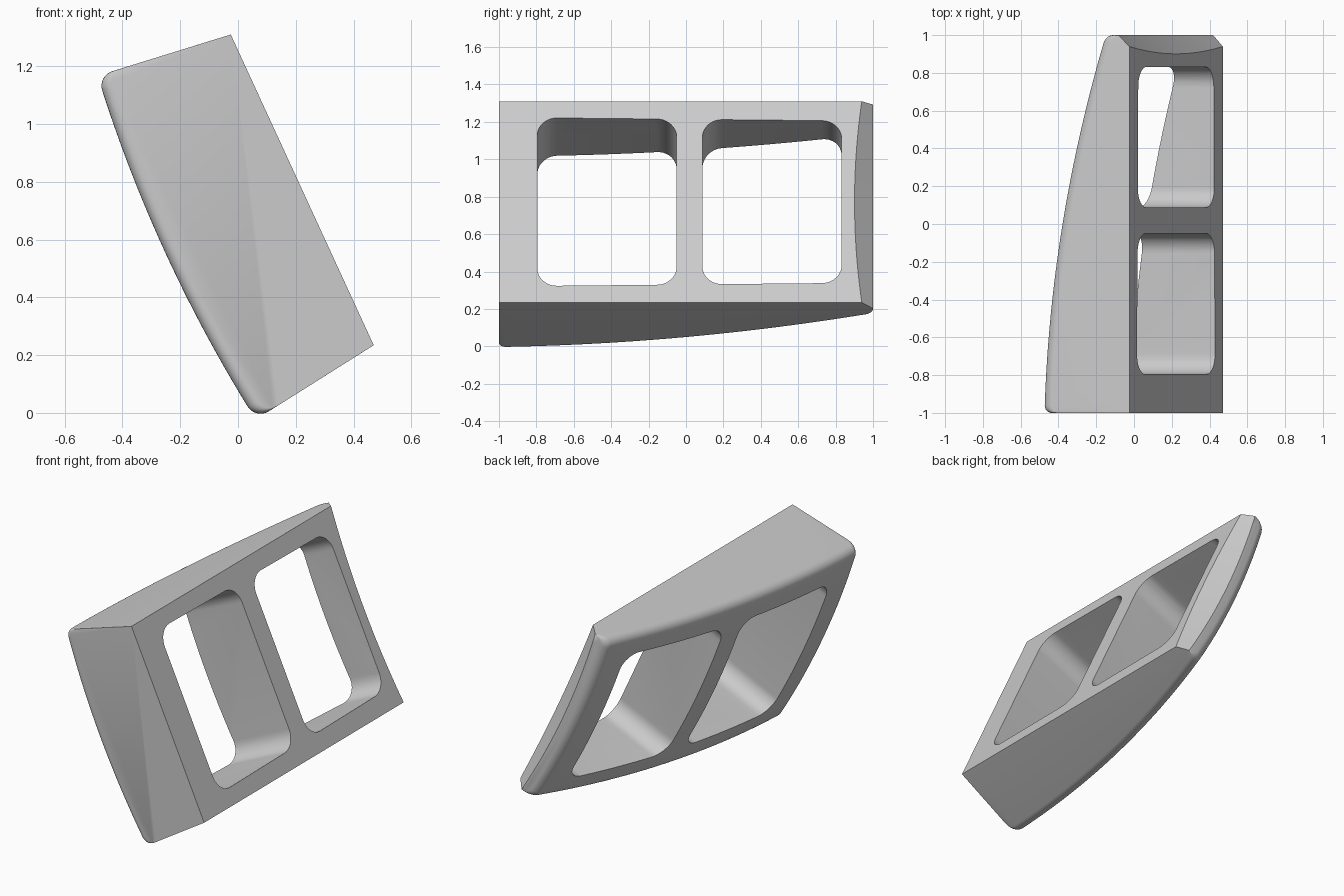
import bpy, bmesh
from math import sin, cos, asin, pi, radians
from mathutils import Vector

cube = bpy.data.objects.get("Cube")
if cube:
    bpy.data.objects.remove(cube, do_unlink=True)

# Local frame: u runs down the flat face, d goes inward from it
TOP = Vector((-0.025, 0, 1.31))
U = Vector((0.418, 0, -0.9085))
N = Vector((0.9085, 0, 0.418))
HALF = 0.592              # half width of the flat face
WEDGE = radians(7.5)      # half angle of the ring sector
AXIS = 4.497              # distance from flat face to ring axis
FILLET, ROUND = 0.053, 0.04


def place(u, y, d):
    return TOP + U * (HALF + u) - N * d + Vector((0, y, 0))


def polar(angle, r, y):
    return place(r * sin(angle), y, r * cos(angle) - AXIS)


def loft(name, rings):
    """Skin a list of equal closed rings and cap both ends."""
    bm = bmesh.new()
    loops = [[bm.verts.new(p) for p in ring] for ring in rings]
    n = len(loops[0])
    for a, b in zip(loops, loops[1:]):
        for i in range(n):
            j = (i + 1) % n
            bm.faces.new((a[i], a[j], b[j], b[i]))
    bm.faces.new(loops[0])
    bm.faces.new(loops[-1])
    bmesh.ops.recalc_face_normals(bm, faces=bm.faces)
    mesh = bpy.data.meshes.new(name)
    bm.to_mesh(mesh)
    bm.free()
    obj = bpy.data.objects.new(name, mesh)
    bpy.context.collection.objects.link(obj)
    return obj


def section(y, radius):
    """Ring sector with rounded outer corners and a flat inner chord."""
    rc = radius - FILLET
    phi = WEDGE - asin(FILLET / rc)
    half = []
    for i in range(9):
        t = WEDGE + pi / 2 + (phi - WEDGE - pi / 2) * i / 8
        half.append((rc * sin(phi) + FILLET * sin(t),
                     rc * cos(phi) - AXIS + FILLET * cos(t)))
    arc = [phi - 2 * phi * i / 24 for i in range(1, 24)]
    pts = [(HALF, 0)] + half
    pts += [(radius * sin(t), radius * cos(t) - AXIS) for t in arc]
    pts += [(-u, d) for u, d in reversed(half)] + [(-HALF, 0)]
    return [place(u, y, d) for u, d in pts]


def outer_radius(y):
    t = (y + 1) / 2
    return 5.02 - 0.06 * t - 0.28 * t * t


# Wedge body, tapering along y, with rounded outer end edges
rounding = [(ROUND * (1 - sin(a)), ROUND * (1 - cos(a)))
            for a in [pi / 2 * i / 6 for i in range(7)]]
stations = [(-1 + inset, drop) for drop, inset in rounding]
stations += [(-1 + ROUND + (2 - 2 * ROUND) * i / 24, 0) for i in range(1, 24)]
stations += [(1 - inset, drop) for drop, inset in reversed(rounding)]
body = loft("window_frame_block", [section(y, outer_radius(y) - drop) for y, drop in stations])

# Conical cutter for the slanted narrow end
cone_profile = [(4.3, 0.704), (4.65, 1.054), (4.3, 1.054)]
cutters = [loft("end_bevel_cutter",
                [[polar(radians(-10 + 20 * i / 48), r, y) for r, y in cone_profile]
                 for i in range(49)])]


# Rounded window cutters, slightly narrower toward the thin end
def window(name, y0, y1, radius=0.105):
    outline = []
    mid, length = (y0 + y1) / 2, (y1 - y0) / 2
    for k, (su, sy) in enumerate([(1, 1), (-1, 1), (-1, -1), (1, -1)]):
        for i in range(11):
            a = pi / 2 * (k + i / 10)
            y = mid + sy * (length - radius) + radius * sin(a)
            width = 0.495 - 0.011 * (y + 0.8)
            outline.append((su * (width - radius) + radius * cos(a), y))
    return loft(name, [[place(u, y, d) for u, y in outline] for d in (-0.1, 0.7)])


cutters.append(window("thick_end_window_cutter", -0.795, -0.05))
cutters.append(window("thin_end_window_cutter", 0.088, 0.832))

bpy.ops.object.select_all(action='DESELECT')
bpy.context.view_layer.objects.active = body
body.select_set(True)
for cutter in cutters:
    cutter.hide_render = True
    mod = body.modifiers.new(cutter.name, 'BOOLEAN')
    mod.operation = 'DIFFERENCE'
    mod.solver = 'EXACT'
    mod.object = cutter
    bpy.ops.object.modifier_apply(modifier=mod.name)
    bpy.data.objects.remove(cutter, do_unlink=True)

# Plain grey finish
grey = bpy.data.materials.new("light_grey")
grey.use_nodes = True
colour = (0.6, 0.6, 0.6, 1)
grey.diffuse_color = colour
grey.node_tree.nodes["Principled BSDF"].inputs["Base Color"].default_value = colour
body.data.materials.clear()
body.data.materials.append(grey)
bpy.ops.object.shade_smooth_by_angle(angle=radians(30))
